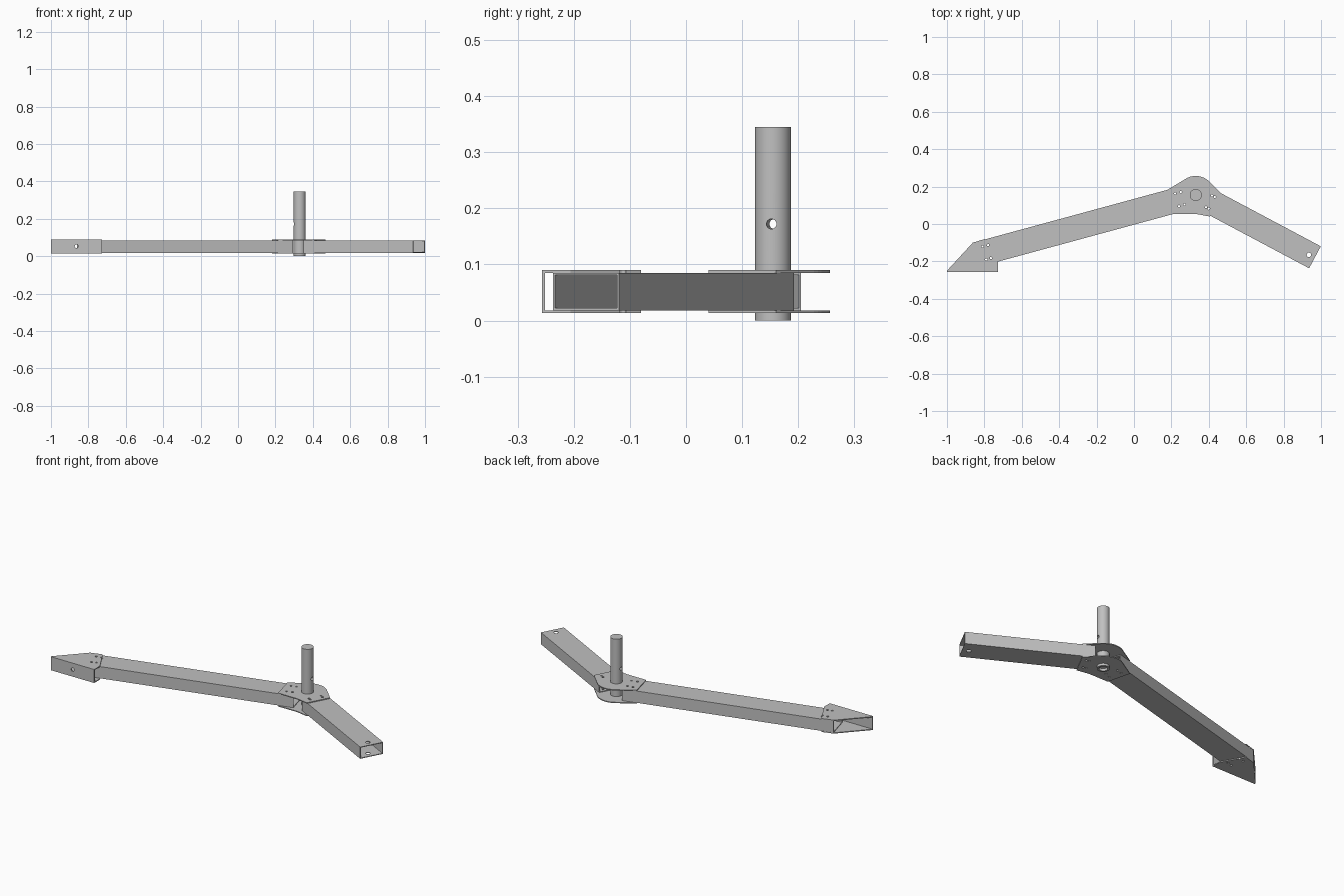
import bpy, bmesh
from math import radians, cos, sin
from mathutils import Matrix, Vector

cube = bpy.data.objects.get("Cube")
if cube:
    bpy.data.objects.remove(cube)

steel = bpy.data.materials.new("grey_steel")
steel.use_nodes = True
grey = (0.53, 0.53, 0.53, 1)
steel.diffuse_color = grey
steel.node_tree.nodes["Principled BSDF"].inputs["Base Color"].default_value = grey

TUBE_LOW, TUBE_HIGH = 0.018, 0.085      # box tube underside and top
SHEET = 0.005                           # gusset sheet thickness
WIDTH, WALL = 0.133, 0.004              # box tube width and wall


def make(name, bm):
    bmesh.ops.recalc_face_normals(bm, faces=bm.faces)
    mesh = bpy.data.meshes.new(name)
    bm.to_mesh(mesh)
    bm.free()
    mesh.materials.append(steel)
    obj = bpy.data.objects.new(name, mesh)
    bpy.context.collection.objects.link(obj)
    return obj


def prism(name, outline, low, high):
    """Extrude a plan outline between two heights."""
    bm = bmesh.new()
    face = bm.faces.new([bm.verts.new((x, y, low)) for x, y in outline])
    top = bmesh.ops.extrude_face_region(bm, geom=[face])["geom"]
    bmesh.ops.translate(bm, vec=(0, 0, high - low),
                        verts=[v for v in top if isinstance(v, bmesh.types.BMVert)])
    return make(name, bm)


def cylinder(name, centre, radius, length, axis=(0, 0, 1), sides=24):
    bm = bmesh.new()
    turn = Vector((0, 0, 1)).rotation_difference(Vector(axis)).to_matrix().to_4x4()
    bmesh.ops.create_cone(bm, cap_ends=True, segments=sides, radius1=radius, radius2=radius,
                          depth=length, matrix=Matrix.Translation(centre) @ turn)
    return make(name, bm)


def cut(obj, cutters):
    """Subtract cutters from a part, bake the result and delete them."""
    for c in cutters:
        c.hide_render = True
        mod = obj.modifiers.new("cut", 'BOOLEAN')
        mod.operation, mod.solver, mod.object = 'DIFFERENCE', 'EXACT', c
    graph = bpy.context.evaluated_depsgraph_get()
    baked = bpy.data.meshes.new_from_object(obj.evaluated_get(graph))
    obj.modifiers.clear()
    obj.data = baked
    for c in cutters:
        bpy.data.objects.remove(c)


def drills(points, radius):
    return [cylinder("drill", (x, y, 0.05), radius, 0.2, sides=16) for x, y in points]


def box_tube(name, corner, angle, length, holes):
    """Open rectangular tube running from its near corner along an angle."""
    a = radians(angle)

    def plan(x0, x1, y0, y1):
        return [(corner[0] + x * cos(a) - y * sin(a), corner[1] + x * sin(a) + y * cos(a))
                for x, y in ((x0, y0), (x1, y0), (x1, y1), (x0, y1))]
    tube = prism(name, plan(0, length, 0, WIDTH), TUBE_LOW, TUBE_HIGH)
    core = prism("core", plan(-0.1, length + 0.1, WALL, WIDTH - WALL),
                 TUBE_LOW + WALL, TUBE_HIGH - WALL)
    cut(tube, [core] + holes())


def sheet_pair(name, outline, holes):
    """Matching gusset sheets above and below the tubes."""
    for side, low in (("lower", TUBE_LOW - SHEET), ("upper", TUBE_HIGH)):
        cut(prism(f"{side}_{name}", outline, low, low + SHEET), drills(holes, 0.006))


# Rivet positions
foot_rivets = [(-0.81, -0.12), (-0.78, -0.113), (-0.79, -0.19), (-0.765, -0.182)]
hub_left = [(0.22, 0.163), (0.25, 0.17), (0.24, 0.095), (0.27, 0.105)]
hub_right = [(0.417, 0.152), (0.432, 0.144), (0.385, 0.09), (0.4, 0.082)]

# Two box tube arms
box_tube("long_arm", (-0.826, -0.228), 15.2, 1.162,
         lambda: drills(foot_rivets + hub_left, 0.006))
box_tube("short_arm", (0.35, 0.075), -28, 0.664,
         lambda: drills(hub_right, 0.006) + drills([(0.935, -0.165)], 0.012))

# Hub sheets with a rounded back around the pin
px, py = 0.33, 0.155
arc = [(px + 0.102 * cos(radians(d)), py + 0.102 * sin(radians(d))) for d in range(40, 125, 6)]
hub = [(0.182, 0.185), (0.215, 0.053), (0.335, 0.053), (0.406, 0.04), (0.469, 0.16)] + arc
sheet_pair("hub_sheet", hub, hub_left + hub_right)

# Foot bracket: two sheets joined by a front wall
foot = [(-1, -0.257), (-0.727, -0.257), (-0.727, -0.206), (-0.797, -0.08), (-0.862, -0.1),
        (-1, -0.25)]
sheet_pair("foot_sheet", foot, foot_rivets)
wall = prism("foot_wall", [(-1, -0.257), (-0.727, -0.257), (-0.727, -0.251), (-1, -0.251)],
             TUBE_LOW - SHEET, TUBE_HIGH + SHEET)
cut(wall, [cylinder("drill", (-0.863, -0.25, 0.053), 0.01, 0.1, (0, 1, 0))])

# Upright pin with a cross hole and a bored underside
pin = cylinder("pin", (px, py, 0.1725), 0.032, 0.345, sides=48)
cut(pin, [cylinder("drill", (px, py, 0.172), 0.009, 0.2, (cos(radians(-5)), sin(radians(-5)), 0)),
          cylinder("bore", (px, py, 0.03), 0.022, 0.16, sides=32)])
bpy.ops.object.select_all(action='DESELECT')
pin.select_set(True)
bpy.context.view_layer.objects.active = pin
bpy.ops.object.shade_smooth_by_angle(angle=radians(30))
